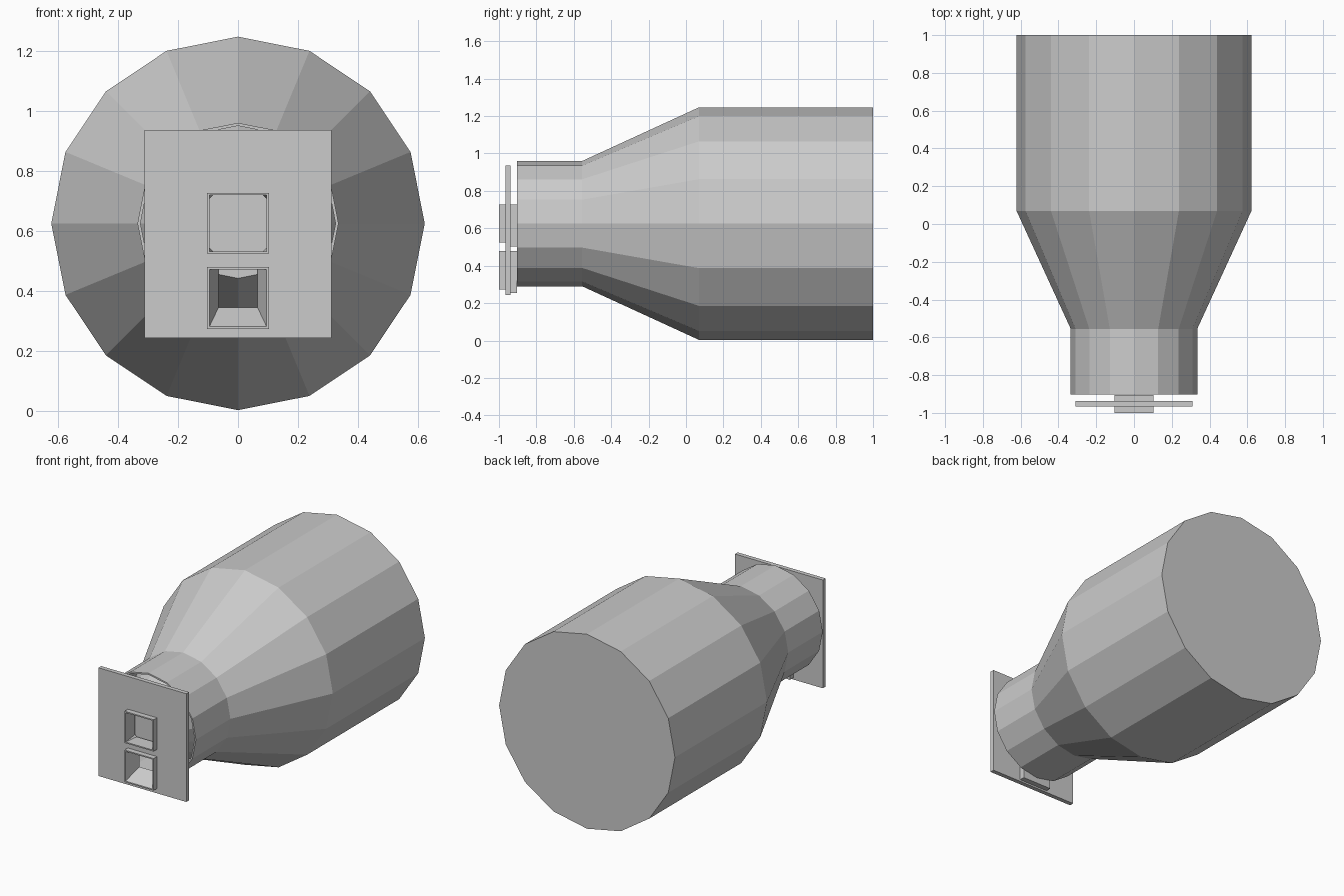
import bpy, bmesh, math

if "Cube" in bpy.data.objects:
    bpy.data.objects.remove(bpy.data.objects["Cube"])

CZ = 0.625  # height of the tube axis


def finish(name, bm):
    bmesh.ops.remove_doubles(bm, verts=bm.verts, dist=1e-5)
    bmesh.ops.recalc_face_normals(bm, faces=bm.faces)
    me = bpy.data.meshes.new(name)
    bm.to_mesh(me)
    bm.free()
    ob = bpy.data.objects.new(name, me)
    bpy.context.collection.objects.link(ob)
    return ob


def bridge(bm, a, b):
    n = len(a)
    for i in range(n):
        j = (i + 1) % n
        bm.faces.new((a[i], a[j], b[j], b[i]))


def lathe(name, profile, sides=16):
    # rings of (radius, y) around the y axis, capped at both ends
    bm = bmesh.new()
    rings = []
    for r, y in profile:
        rings.append([bm.verts.new((r * math.sin(2 * math.pi * i / sides), y,
                                    CZ + r * math.cos(2 * math.pi * i / sides)))
                      for i in range(sides)])
    for a, b in zip(rings, rings[1:]):
        bridge(bm, a, b)
    bm.faces.new(rings[0])
    bm.faces.new(rings[-1])
    return finish(name, bm)


def socket(name, loops):
    # closed rectangular sleeve; each loop is (half width, z0, z1, y, corner cut)
    bm = bmesh.new()
    rings = []
    for h, z0, z1, y, c in loops:
        pts = [(-h + c, z0), (h - c, z0), (h, z0 + c), (h, z1 - c),
               (h - c, z1), (-h + c, z1), (-h, z1 - c), (-h, z0 + c)]
        rings.append([bm.verts.new((x, y, z)) for x, z in pts])
    for i in range(len(rings)):
        bridge(bm, rings[i], rings[(i + 1) % len(rings)])
    return finish(name, bm)


def box(name, h, y0, y1, z0, z1):
    bm = bmesh.new()
    bmesh.ops.create_cube(bm, size=1)
    for v in bm.verts:
        v.co = (v.co.x * 2 * h, (y0 + y1) / 2 + v.co.y * (y1 - y0),
                (z0 + z1) / 2 + v.co.z * (z1 - z0))
    return finish(name, bm)


# Tube body: rear drum, funnel, neck with a recessed inner cone
lathe("tube_body", [(0.622, 1.0), (0.622, 0.07), (0.335, -0.555), (0.335, -0.903),
                    (0.325, -0.903), (0.325, -0.60), (0.183, -0.89)])

# Sockets: upper straight, lower with a hopper-shaped mouth
socket("upper_socket", [(0.103, 0.503, 0.727, -0.904, 0), (0.103, 0.503, 0.727, -0.94, 0),
                        (0.103, 0.524, 0.727, -0.94, 0), (0.103, 0.524, 0.727, -1.0, 0),
                        (0.095, 0.532, 0.719, -1.0, 0), (0.095, 0.532, 0.719, -0.904, 0.012)])
socket("lower_socket", [(0.103, 0.255, 0.479, -0.904, 0), (0.103, 0.255, 0.479, -0.94, 0),
                        (0.103, 0.274, 0.479, -0.94, 0), (0.103, 0.274, 0.479, -1.0, 0),
                        (0.095, 0.282, 0.471, -1.0, 0), (0.065, 0.345, 0.471, -0.904, 0)])

# Face plate with an opening behind each socket
plate = box("face_plate", 0.311, -0.966, -0.938, 0.244, 0.936)
for i, (z0, z1) in enumerate([(0.526, 0.725), (0.276, 0.477)]):
    cutter = box(f"plate_cutter_{i}", 0.101, -1.1, -0.85, z0, z1)
    cutter.hide_render = True
    cutter.hide_viewport = True
    mod = plate.modifiers.new("opening", "BOOLEAN")
    mod.operation = "DIFFERENCE"
    mod.solver = "EXACT"
    mod.object = cutter
